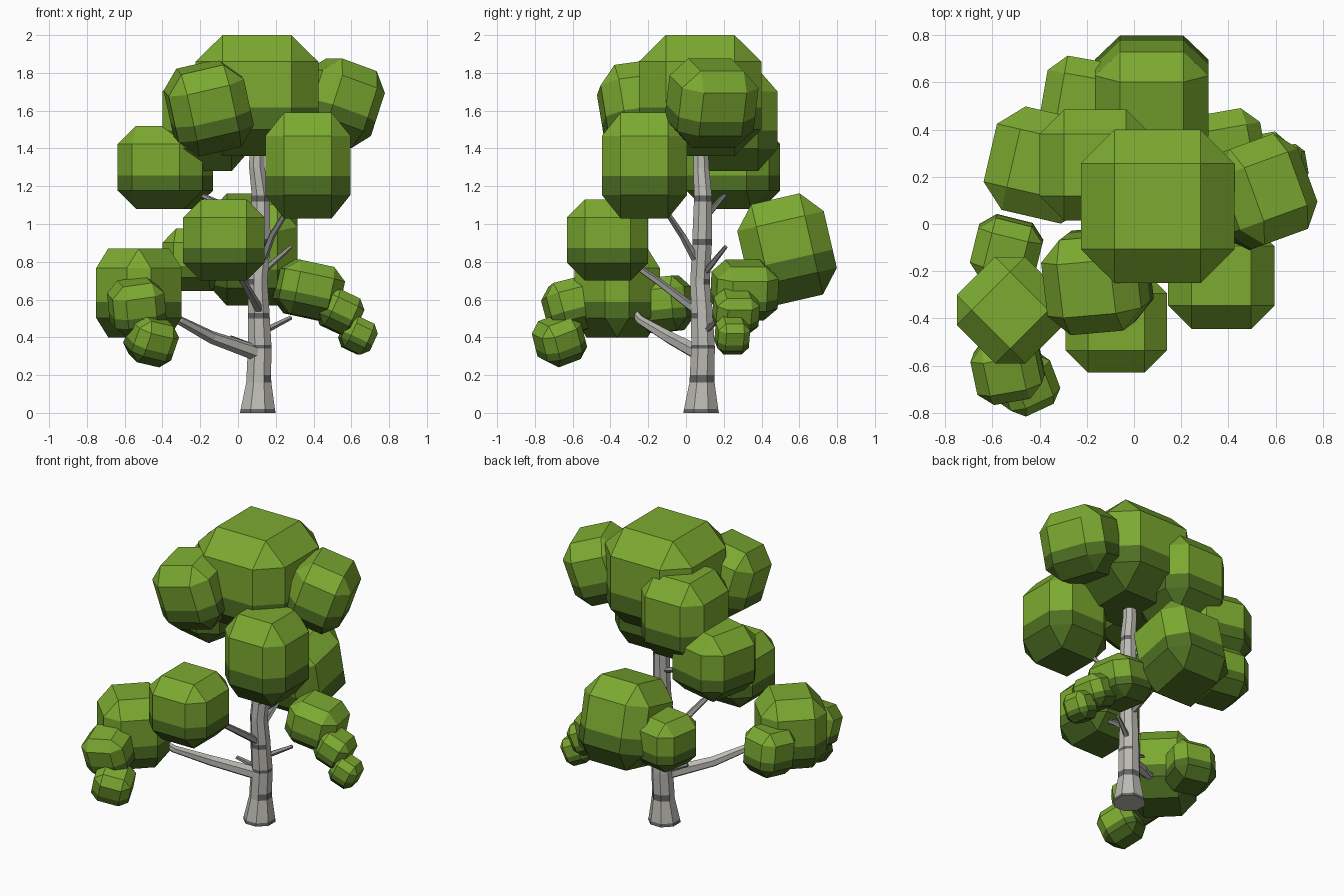
import bpy, bmesh, math
from mathutils import Vector, Matrix, Euler

if "Cube" in bpy.data.objects:
    bpy.data.objects.remove(bpy.data.objects["Cube"])


def material(name, rgb):
    m = bpy.data.materials.new(name)
    m.diffuse_color = (*rgb, 1)
    m.use_nodes = True
    m.node_tree.nodes["Principled BSDF"].inputs["Base Color"].default_value = m.diffuse_color
    return m


LEAF = material("light leaf green", (0.20, 0.40, 0.03))
SHADE = material("dark leaf green", (0.075, 0.16, 0.016))
BARK = material("pale bark", (0.50, 0.49, 0.45))
MARK = material("dark bark", (0.13, 0.13, 0.125))
TWIG = material("grey twig", (0.30, 0.30, 0.29))


def finish(name, bm, mats):
    bmesh.ops.recalc_face_normals(bm, faces=bm.faces)
    me = bpy.data.meshes.new(name)
    bm.to_mesh(me)
    bm.free()
    for m in mats:
        me.materials.append(m)
    ob = bpy.data.objects.new(name, me)
    bpy.context.collection.objects.link(ob)
    return ob


def leaf_clump(name, centre, half, tilt=(0, 0, 0)):
    """Chamfered cube, its lower part in dark green."""
    bm = bmesh.new()
    bmesh.ops.create_cube(bm, size=2)
    bmesh.ops.bevel(bm, geom=list(bm.edges), offset=0.44, segments=1,
                    profile=0.5, affect='EDGES')
    bmesh.ops.bisect_plane(bm, geom=bm.verts[:] + bm.edges[:] + bm.faces[:],
                           plane_co=(0, 0, -0.2), plane_no=(0, 0, 1))
    for f in bm.faces:
        f.material_index = 1 if f.calc_center_median().z < -0.2 else 0
    rot = Euler([math.radians(a) for a in tilt]).to_matrix().to_4x4()
    bm.transform(Matrix.Translation(centre) @ rot @ Matrix.Diagonal((*half, 1)))
    finish(name, bm, [LEAF, SHADE])


def tube(name, rings, sides, mats, level=False, rule=None):
    """Faceted tube through rings of (x, y, z, radius)."""
    bm = bmesh.new()
    pts = [Vector(r[:3]) for r in rings]
    loops = []
    for i, p in enumerate(pts):
        d = pts[min(i + 1, len(pts) - 1)] - pts[max(i - 1, 0)]
        q = Matrix() if level else d.to_track_quat('Z', 'Y').to_matrix().to_4x4()
        loop = []
        for k in range(sides):
            a = 2 * math.pi * (k + 0.5) / sides
            off = Vector((math.cos(a), math.sin(a), 0)) * rings[i][3]
            loop.append(bm.verts.new(p + (q @ off)))
        loops.append(loop)
    for i in range(len(loops) - 1):
        for k in range(sides):
            n = (k + 1) % sides
            f = bm.faces.new((loops[i][k], loops[i][n], loops[i + 1][n], loops[i + 1][k]))
            if rule:
                f.material_index = rule(i, k)
    bm.faces.new(loops[0][::-1])
    bm.faces.new(loops[-1])
    finish(name, bm, mats)


# Trunk: slightly wavy, with dark birch marks on the thin ring bands
trunk = [(.105, .08, 0, .102), (.105, .08, .02, .098), (.11, .085, .16, .072),
         (.11, .085, .20, .07), (.115, .09, .34, .068), (.115, .09, .36, .067),
         (.11, .085, .50, .063), (.11, .085, .53, .062), (.105, .075, .68, .056),
         (.105, .075, .71, .056), (.12, .085, .89, .056), (.12, .085, .92, .056),
         (.12, .09, 1.12, .052), (.12, .09, 1.15, .051), (.10, .08, 1.30, .045),
         (.10, .08, 1.45, .04)]
tube("trunk", trunk, 8, [BARK, MARK], True,
     lambda i, k: int(i == 0 or (i % 2 == 0 and i < 14 and (k + i) % 8 < 5)))

# Branches
tube("lower_left_branch", [(.09, .06, .32, .042), (-.14, -.09, .40, .034),
                           (-.31, -.24, .49, .024), (-.44, -.31, .58, .016)], 6, [BARK])
for name, pts in {
    "front_branch": [(.12, .07, .53, .026), (.03, -.14, .69, .02), (-.05, -.34, .83, .014)],
    "front_right_branch": [(.12, .07, .78, .024), (.18, -.02, .94, .018), (.29, -.14, 1.12, .013)],
    "right_low_twig": [(.11, .09, .42, .02), (.28, .18, .505, .012)],
    "right_high_twig": [(.11, .09, .73, .02), (.28, .21, .88, .011)],
    "back_branch": [(.11, .10, .62, .02), (.09, .38, .76, .013)],
    "left_high_twig": [(.10, .09, 1.02, .02), (-.23, .22, 1.17, .012)],
    "left_low_twig": [(.10, .09, .34, .02), (-.04, .04, .40, .012)],
}.items():
    tube(name, pts, 5, [TWIG])

# Leaf clumps: name, centre, half size, tilt in degrees
clumps = [
    ("crown", (.10, .075, 1.68), (.325, .325, .32), (0, 0, 0)),
    ("crown_front_left", (-.155, -.24, 1.615), (.205, .205, .225), (8, -13, 5)),
    ("crown_right", (.535, .135, 1.64), (.185, .215, .215), (0, 19, 20)),
    ("crown_back_left", (-.165, .25, 1.55), (.235, .235, .27), (0, 0, 0)),
    ("left_mid", (-.385, .25, 1.30), (.23, .225, .22), (0, 0, -13)),
    ("right_mid", (.37, -.22, 1.31), (.225, .225, .28), (0, 0, 0)),
    ("front_mid", (-.075, -.415, .915), (.215, .215, .215), (0, 0, 0)),
    ("back_mid", (.075, .535, .865), (.24, .235, .275), (13, 0, 0)),
    ("back_left_small", (-.22, .53, .81), (.165, .17, .165), (0, 0, -10)),
    ("left_low", (-.525, -.365, .635), (.205, .205, .235), (0, 0, 45)),
    ("left_low_back", (-.54, -.115, .575), (.14, .135, .145), (6, 0, -14)),
    ("left_low_front", (-.535, -.61, .56), (.14, .13, .14), (14, -8, 10)),
    ("left_low_tip", (-.46, -.67, .385), (.118, .118, .118), (20, 12, 25)),
    ("right_low", (.375, .31, .65), (.165, .165, .145), (0, 12, 10)),
    ("right_low_outer", (.54, .265, .535), (.105, .115, .105), (0, 25, 10)),
    ("right_low_tip", (.635, .245, .41), (.085, .085, .09), (0, 25, 10)),
]
for name, centre, half, tilt in clumps:
    leaf_clump("leaves_" + name, centre, half, tilt)
